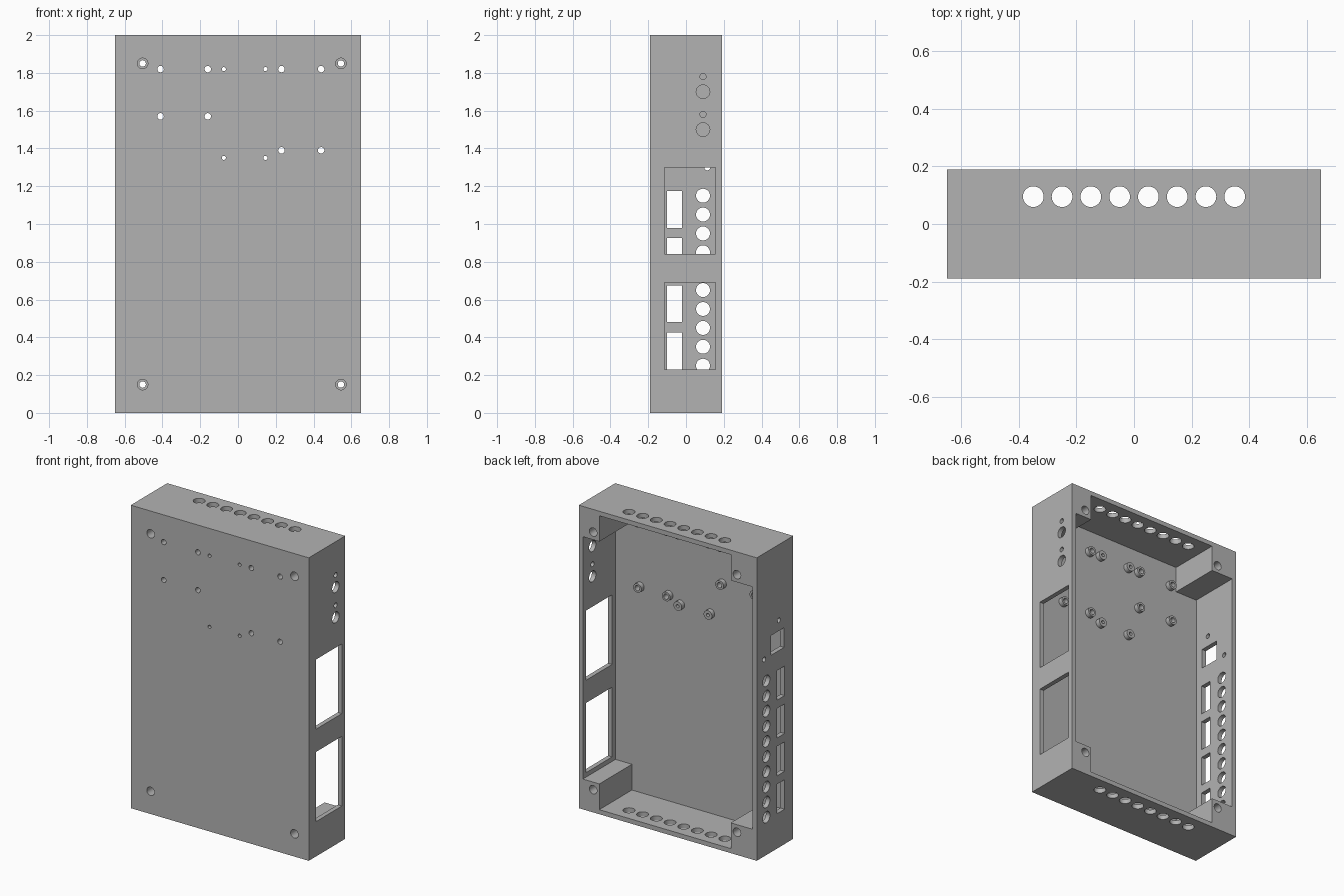
import bpy, bmesh, math
from mathutils import Matrix, Vector

cube = bpy.data.objects.get("Cube")
if cube:
    bpy.data.objects.remove(cube, do_unlink=True)

grey = bpy.data.materials.new("plain grey")
grey.use_nodes = True
colour = (0.45, 0.45, 0.45, 1)
grey.diffuse_color = colour
grey.node_tree.nodes["Principled BSDF"].inputs["Base Color"].default_value = colour

AXIS = {"x": Matrix.Rotation(math.pi / 2, 4, "Y"),
        "y": Matrix.Rotation(math.pi / 2, 4, "X"),
        "z": Matrix.Identity(4)}


def box(bm, lo, hi):
    lo, hi = Vector(lo), Vector(hi)
    m = Matrix.Translation((lo + hi) / 2) @ Matrix.Diagonal((*(hi - lo), 1))
    bmesh.ops.create_cube(bm, size=1, matrix=m)


def rod(bm, axis, centre, radius, length):
    bmesh.ops.create_cone(bm, cap_ends=True, segments=32, radius1=radius, radius2=radius,
                          depth=length, matrix=Matrix.Translation(centre) @ AXIS[axis])


def make(name, bm):
    bmesh.ops.recalc_face_normals(bm, faces=bm.faces)
    mesh = bpy.data.meshes.new(name)
    bm.to_mesh(mesh)
    bm.free()
    mesh.materials.append(grey)
    ob = bpy.data.objects.new(name, mesh)
    bpy.context.collection.objects.link(ob)
    return ob


def combine(target, bm, operation):
    tool = make("helper", bm)
    tool.hide_render = True
    mod = target.modifiers.new("combine", "BOOLEAN")
    mod.operation = operation
    mod.solver = "EXACT"
    mod.object = tool
    bpy.context.view_layer.objects.active = target
    bpy.ops.object.modifier_apply(modifier=mod.name)
    bpy.data.objects.remove(tool, do_unlink=True)


W, D, H, WALL = 0.65, 0.19, 2.0, 0.03
FLOOR = -0.15

# outer block
bm = bmesh.new()
box(bm, (-W, -D, 0), (W, D, H))
case = make("enclosure", bm)

# cavity open at the back, leaving a square post in each corner
left, right, low, high = -W + WALL, W - WALL, WALL, H - WALL
post_l, post_r, post_b, post_t = -0.46, 0.50, 0.20, 1.80
outline = [(post_l, low), (post_r, low), (post_r, post_b), (right, post_b),
           (right, post_t), (post_r, post_t), (post_r, high), (post_l, high),
           (post_l, post_t), (left, post_t), (left, post_b), (post_l, post_b)]
bm = bmesh.new()
face = bm.faces.new([bm.verts.new((x, FLOOR, z)) for x, z in outline])
walls = bmesh.ops.extrude_face_region(bm, geom=[face])["geom"]
bmesh.ops.translate(bm, vec=(0, 0.5, 0),
                    verts=[v for v in walls if isinstance(v, bmesh.types.BMVert)])
combine(case, bm, "DIFFERENCE")

# board standoffs: x pair, z pair, hole radius
boards = [((-0.41, -0.16), (1.57, 1.82), 0.017),
          ((-0.075, 0.145), (1.35, 1.82), 0.011),
          ((0.23, 0.44), (1.39, 1.82), 0.017)]
mounts = [(x, z, r) for xs, zs, r in boards for x in xs for z in zs]
bm = bmesh.new()
for x, z, r in mounts:
    rod(bm, "y", (x, FLOOR + 0.01, z), 0.03, 0.04)
combine(case, bm, "UNION")

# through holes
bm = bmesh.new()
for x, z, r in mounts:
    rod(bm, "y", (x, FLOOR, z), r, 0.2)
screws = [(x, z) for x in (-0.505, 0.545) for z in (0.15, 1.85)]
for x, z in screws:
    rod(bm, "y", (x, 0, z), 0.017, 0.6)
# vent rows in the top and bottom
for i in range(8):
    for z in (0, H):
        rod(bm, "z", (-0.35 + 0.1 * i, 0.095, z), 0.036, 0.1)
# socket holes and slots in the -x wall
for i in range(10):
    rod(bm, "x", (-W, 0.09, 0.25 + 0.1 * i), 0.037, 0.1)
for i in range(4):
    z = 0.23 + 0.25 * i
    box(bm, (-W - 0.05, -0.1, z), (-W + 0.05, -0.02, z + 0.195))
box(bm, (-W - 0.05, -0.095, 1.3), (-W + 0.05, 0.04, 1.43))
rod(bm, "x", (-W, 0.113, 1.3), 0.016, 0.1)
rod(bm, "x", (-W, -0.04, 1.5), 0.016, 0.1)
# windows and round holes in the +x wall
for z in (0.23, 0.84):
    box(bm, (W - 0.05, -0.115, z), (W + 0.05, 0.155, z + 0.46))
for z in (1.5, 1.7):
    rod(bm, "x", (W, 0.09, z), 0.036, 0.1)
    rod(bm, "x", (W, 0.09, z + 0.08), 0.016, 0.1)
combine(case, bm, "DIFFERENCE")

# wider bores at both ends of the corner screw holes
bm = bmesh.new()
for x, z in screws:
    for y in (-D, D):
        rod(bm, "y", (x, y, z), 0.028, 0.2)
combine(case, bm, "DIFFERENCE")

bpy.ops.object.select_all(action="DESELECT")
case.select_set(True)
bpy.context.view_layer.objects.active = case
bpy.ops.object.shade_smooth_by_angle(angle=math.radians(30))
